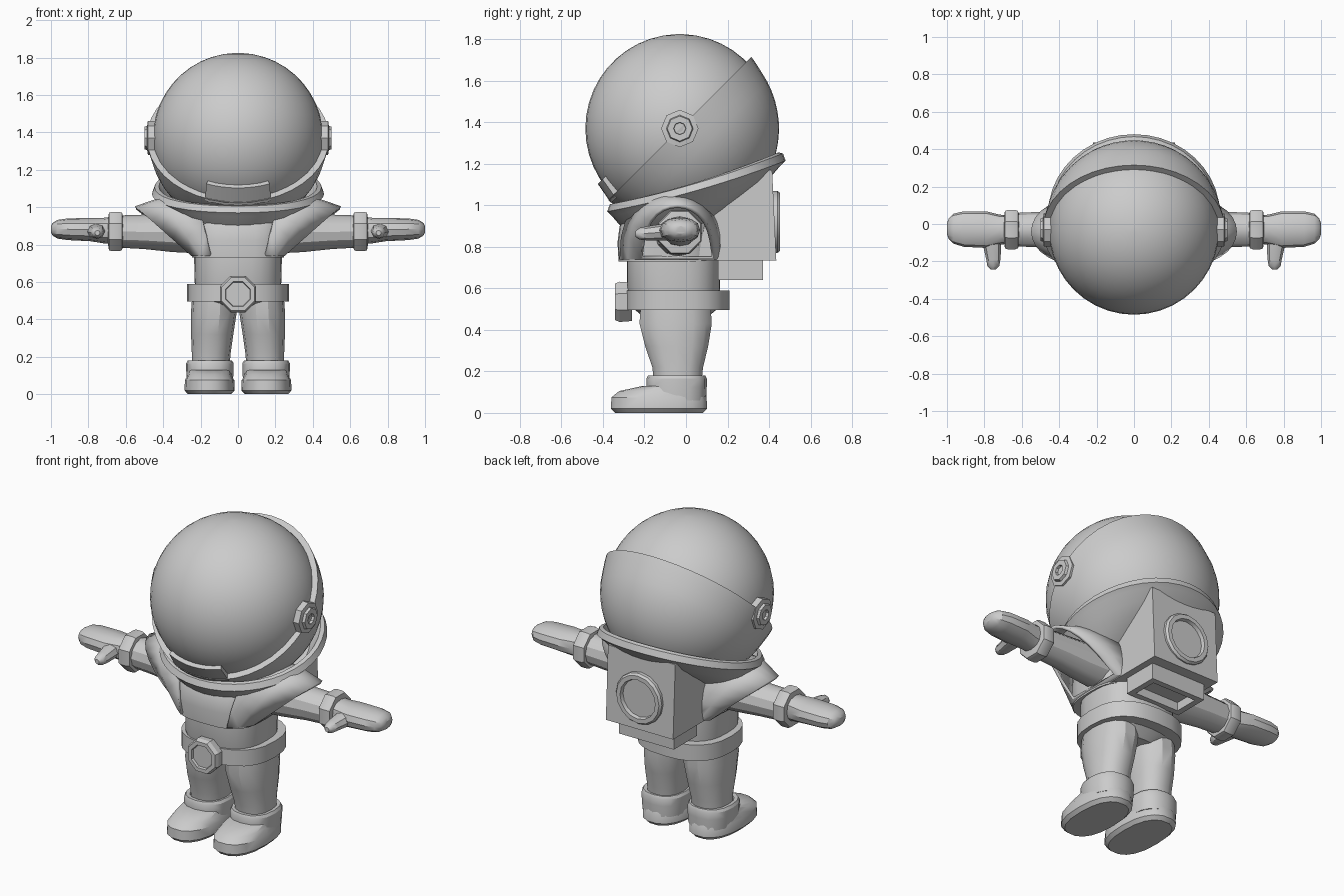
import bpy, bmesh, math
from mathutils import Matrix, Vector

if "Cube" in bpy.data.objects:
    bpy.data.objects.remove(bpy.data.objects["Cube"])

grey = bpy.data.materials.new("suit_grey")
grey.diffuse_color = (0.6, 0.6, 0.6, 1)
grey.use_nodes = True
grey.node_tree.nodes["Principled BSDF"].inputs["Base Color"].default_value = grey.diffuse_color


def skin(name, rings, caps=True, mirror=False, angle=30, matrix=None, thick=0):
    """Bridge closed rings of points into one mesh."""
    bm = bmesh.new()
    vs = [[bm.verts.new(p) for p in r] for r in rings]
    n = len(vs[0])
    for a, b in zip(vs, vs[1:]):
        for i in range(n):
            j = (i + 1) % n
            bm.faces.new((a[i], a[j], b[j], b[i]))
    if caps:
        bm.faces.new(vs[0])
        bm.faces.new(vs[-1])
    if matrix:
        bm.transform(matrix)
    bmesh.ops.recalc_face_normals(bm, faces=bm.faces)
    me = bpy.data.meshes.new(name)
    bm.to_mesh(me)
    bm.free()
    me.materials.append(grey)
    ob = bpy.data.objects.new(name, me)
    bpy.context.collection.objects.link(ob)
    bpy.ops.object.select_all(action='DESELECT')
    ob.select_set(True)
    bpy.context.view_layer.objects.active = ob
    bpy.ops.object.shade_smooth_by_angle(angle=math.radians(angle))
    if thick:
        s = ob.modifiers.new("wall", 'SOLIDIFY')
        s.thickness = thick
    if mirror:
        ob.modifiers.new("mirror", 'MIRROR')
    return ob


def loft(name, axis, sections, n=16, power=2, phase=0, **kw):
    """Sections are (position, centre u, centre v, radius u, radius v)."""
    rings = []
    for a, cu, cv, ru, rv in sections:
        ring = []
        for i in range(n):
            t = phase + math.tau * i / n
            c, s = math.cos(t), math.sin(t)
            u = cu + ru * math.copysign(abs(c) ** (2 / power), c)
            v = cv + rv * math.copysign(abs(s) ** (2 / power), s)
            ring.append({'X': (a, u, v), 'Y': (u, a, v), 'Z': (u, v, a)}[axis])
        rings.append(ring)
    return skin(name, rings, **kw)


EIGHTH = math.pi / 8
HEAD = Vector((0, -0.03, 1.37))
TILT = Matrix.Translation(HEAD) @ Matrix.Rotation(math.radians(-135), 4, 'X')

# Helmet globe and the tilted rear shell
lat = [math.radians(d) for d in range(-88, 89, 8)]
loft("helmet_globe", 'Z', [(HEAD.z + .455 * math.sin(t), 0, HEAD.y,
     .455 * math.cos(t), .455 * math.cos(t)) for t in lat], n=40, angle=40)
shell = [(0, .44), (0, .488), (.035, .482)]
shell += [(.478 * math.sin(math.radians(d)), .478 * math.cos(math.radians(d)))
          for d in range(11, 90, 6)]
loft("helmet_shell", 'Z', [(h, 0, 0, r, r) for h, r in shell], n=40, matrix=TILT, angle=40)

# Curved tab at the front of the shell
tab = []
for i in range(9):
    t = -.37 + .74 * i / 8
    tab.append([(r * math.sin(t), r * math.cos(t), h)
                for r, h in ((.42, .02), (.488, .02), (.468, -.09), (.42, -.09))])
skin("helmet_tab", tab, matrix=TILT)

# Ear discs with recessed centre
loft("ear_disc", 'X', [(x, HEAD.y, HEAD.z, r, r) for x, r in
     ((.43, .09), (.482, .09), (.486, .065), (.5, .06), (.5, .03), (.485, .028))],
     n=8, mirror=True, angle=20)


# Tilted collar bowl, blending down to the chest
def collar_ring(scale, dz, n=40):
    ring = []
    for i in range(n):
        t = math.tau * i / n
        k = (1 - math.cos(t)) / 2
        z = .985 + .16 * k + .085 * k * k + dz
        ring.append((.46 * scale * math.sin(t), .05 - .43 * scale * math.cos(t), z))
    return ring


skin("collar", [collar_ring(.5, -.19), collar_ring(.68, -.14), collar_ring(.85, -.085),
                collar_ring(.95, -.035), collar_ring(1, -.015), collar_ring(.97, .02),
                collar_ring(.92, .025), collar_ring(.8, -.06)], angle=35)

# Chest, waist and belt
loft("chest", 'Z', [(.73, 0, -.09, .245, .235), (.82, 0, -.09, .25, .24),
     (.9, 0, -.08, .255, .24), (.95, 0, -.06, .26, .23), (1.0, 0, -.03, .25, .2)],
     n=28, power=3)
loft("waist", 'Z', [(.45, 0, -.05, .12, .14), (.5, 0, -.05, .22, .2), (.6, 0, -.06, .232, .225),
     (.75, 0, -.06, .235, .225)], n=28, power=2.6)
loft("belt", 'Z', [(.495, 0, -.04, .22, .2), (.495, 0, -.04, .272, .25),
     (.59, 0, -.04, .272, .25), (.59, 0, -.04, .22, .2)], n=24, power=2.5)
loft("buckle", 'Y', [(y, 0, .535, r, r) for y, r in
     ((-.26, .1), (-.32, .105), (-.342, .095), (-.342, .072), (-.328, .068))],
     n=8, phase=EIGHTH, angle=20)


# Open flared shoulder sleeves, cut on a slant
def arch(half, cy, height, x_low, x_top):
    ring = []
    for i in range(15):
        t = math.pi * i / 14
        k = math.sin(t) ** .75
        ring.append((x_low + (x_top - x_low) * k, cy + half * math.cos(t), .74 + height * k))
    return ring


skin("shoulder_flare", [arch(.25, -.07, .33, .15, .22), arch(.22, -.06, .31, .2, .42),
     arch(.175, -.04, .265, .25, .55)], caps=False, mirror=True, thick=.018)

# Arms, cuffs, hands and thumbs
loft("arm", 'X', [(.15, -.04, .865, .12, .115), (.35, -.035, .865, .105, .105),
     (.5, -.03, .868, .095, .092), (.66, -.03, .87, .088, .085)], n=12, mirror=True)
loft("wrist_cuff", 'X', [(x, -.03, .87, r, r) for x, r in
     ((.615, .085), (.62, .108), (.635, .114), (.675, .114), (.69, .108), (.695, .075))],
     n=8, phase=EIGHTH, mirror=True, angle=25)
loft("hand", 'X', [(.65, -.03, .875, .075, .075), (.72, -.03, .875, .08, .068),
     (.79, -.03, .88, .098, .062), (.91, -.027, .882, .095, .058),
     (.965, -.025, .882, .08, .05), (.99, -.025, .882, .055, .035),
     (1.0, -.025, .882, .03, .018)], n=12, power=2.3, mirror=True)
loft("thumb", 'Y', [(-.06, .77, .875, .06, .045), (-.12, .758, .87, .048, .04),
     (-.19, .752, .865, .038, .034), (-.225, .752, .863, .032, .028),
     (-.243, .752, .862, .014, .014)], n=8, mirror=True, angle=40)

# Legs
loft("leg", 'Z', [(.55, .125, -.05, .118, .17), (.43, .13, -.05, .122, .178),
     (.32, .138, -.045, .113, .155), (.22, .143, -.04, .104, .125),
     (.13, .147, -.04, .1, .115)], n=14, power=2.3, mirror=True)

# Boots with ankle cuffs
loft("boot", 'Z', [(0, .152, -.13, .115, .215), (.02, .152, -.13, .134, .235),
     (.075, .152, -.13, .132, .232), (.105, .152, -.12, .115, .205),
     (.13, .152, -.06, .11, .15)], n=18, power=2.4, mirror=True)
loft("ankle_cuff", 'Z', [(.06, .15, -.045, .122, .142), (.125, .15, -.045, .127, .145),
     (.165, .15, -.045, .127, .145), (.18, .15, -.045, .118, .138),
     (.178, .15, -.045, .098, .115), (.15, .15, -.045, .09, .11)],
     n=16, power=2.4, mirror=True)


# Backpack box, lower tray and round hatch
def rect(x, y0, y1, z):
    return [(-x, y0, z), (x, y0, z), (x, y1, z), (-x, y1, z)]


skin("backpack", [rect(.22, .05, .435, .735), rect(.22, .05, .415, 1.17)])
skin("backpack_tray", [rect(.18, .155, .37, .75), rect(.18, .155, .37, .64),
     rect(.145, .19, .335, .64), rect(.145, .19, .335, .69)])
loft("backpack_hatch", 'Y', [(y, 0, .92, r, r) for y, r in
     ((.4, .15), (.44, .15), (.453, .14), (.453, .115), (.432, .11))], n=16, angle=25)
